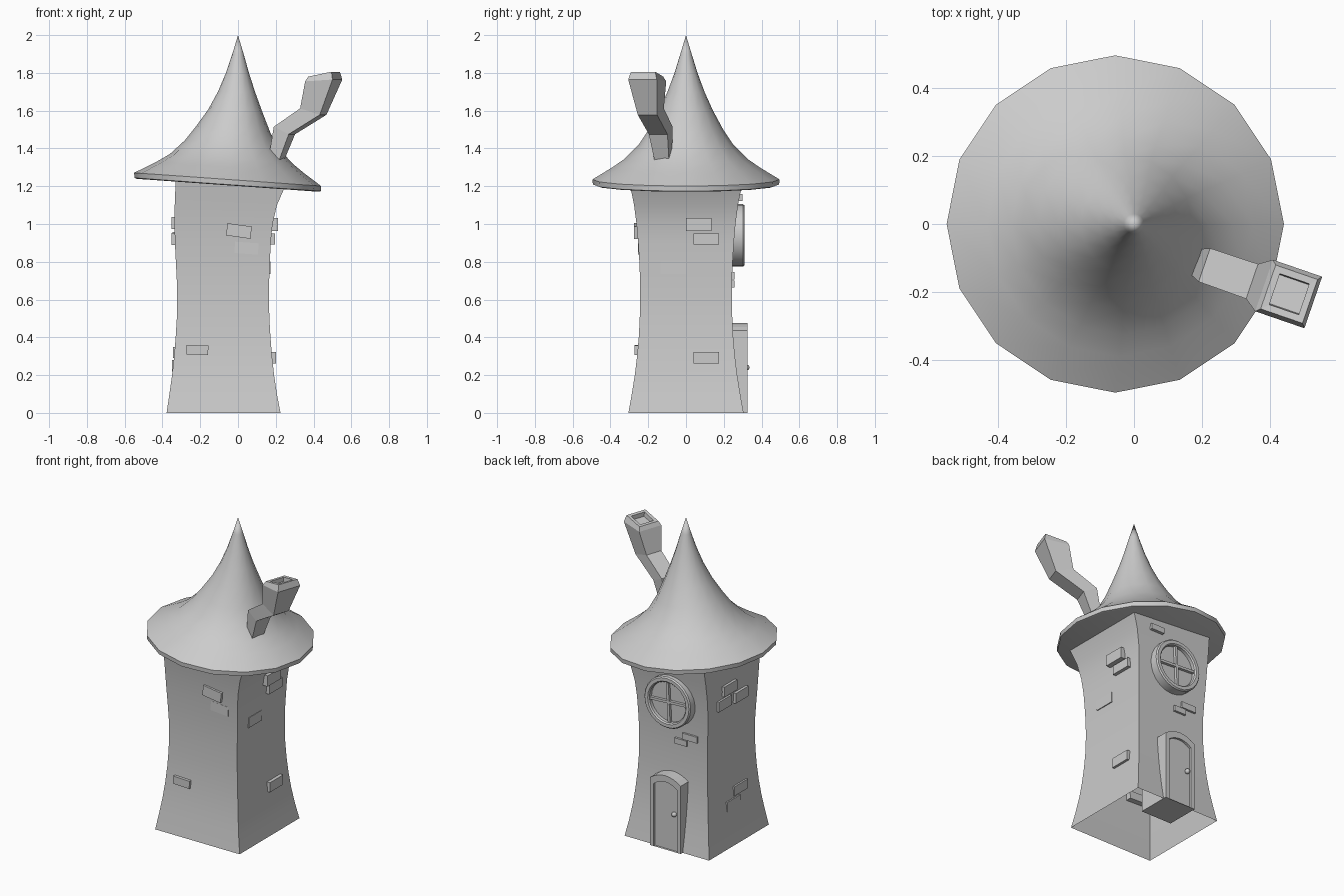
import bpy, bmesh
from math import sin, cos, pi, radians
from mathutils import Vector, Matrix

if "Cube" in bpy.data.objects:
    bpy.data.objects.remove(bpy.data.objects["Cube"])


def finish(name, bm, angle=None):
    bmesh.ops.recalc_face_normals(bm, faces=bm.faces)
    me = bpy.data.meshes.new(name)
    bm.to_mesh(me)
    bm.free()
    ob = bpy.data.objects.new(name, me)
    bpy.context.collection.objects.link(ob)
    if angle:
        bpy.ops.object.select_all(action='DESELECT')
        ob.select_set(True)
        bpy.context.view_layer.objects.active = ob
        bpy.ops.object.shade_smooth_by_angle(angle=radians(angle))
    return ob


def loft(name, rings, start=True, end=True, angle=None):
    """Skin a list of equal-length point rings; a one-point last ring is a tip."""
    bm = bmesh.new()
    vs = [[bm.verts.new(p) for p in r] for r in rings]
    for a, b in zip(vs, vs[1:]):
        n = len(a)
        for i in range(n):
            j = (i + 1) % n
            if len(b) == 1:
                bm.faces.new((a[i], a[j], b[0]))
            else:
                bm.faces.new((a[i], a[j], b[j], b[i]))
    if start:
        bm.faces.new(vs[0][::-1])
    if end and len(vs[-1]) > 2:
        bm.faces.new(vs[-1])
    return finish(name, bm, angle)


def box(name, loc, size, rot=None):
    bm = bmesh.new()
    bmesh.ops.create_cube(bm, size=1, matrix=Matrix.Diagonal((*size, 1)))
    mat = Matrix.Translation(loc) @ (rot or Matrix.Identity(4))
    bmesh.ops.transform(bm, matrix=mat, verts=bm.verts)
    return finish(name, bm)


# Tower: flared square shell, open at the bottom, top sheared to the roof tilt
tower = [(0, -.378, .225, .305), (.1, -.363, .206, .287), (.2, -.349, .191, .271),
         (.3, -.338, .18, .259), (.4, -.33, .172, .25), (.5, -.324, .166, .245),
         (.6, -.322, .164, .243), (.7, -.324, .165, .243), (.8, -.329, .169, .247),
         (.9, -.334, .173, .253), (1.0, -.336, .183, .262), (1.1, -.335, .206, .275),
         (1.22, -.33, .245, .293)]
rings = []
for z, x0, x1, y in tower:
    tilt = .07 if z > 1.2 else 0
    rings.append([(x, yy, z - tilt * (x + .2))
                  for x, yy in ((x0, -y), (x1, -y), (x1, y), (x0, y))])
loft("tower_wall", rings, start=False, end=False, angle=40)

# Roof: sixteen-sided witch-hat cone, leaning rim
roof = [(-.055, 1.205, .482, .071), (-.055, 1.209, .493, .071), (-.055, 1.236, .495, .071),
        (-.042, 1.30, .39, .075), (-.035, 1.345, .325, .08), (-.032, 1.42, .25, .09),
        (-.026, 1.5, .197, .08), (-.014, 1.6, .143, .05), (-.007, 1.7, .098, .03),
        (-.003, 1.8, .061, 0), (0, 1.9, .03, 0)]
rings = [[(c + r * cos(i * pi / 8), r * sin(i * pi / 8), z - s * r * cos(i * pi / 8))
          for i in range(16)] for c, z, r, s in roof]
loft("roof", rings + [[(0, 0, 2)]], angle=40)

# Chimney: crooked square flue with a hollow top, leaning outwards
ang = radians(-19)
d, n = Vector((cos(ang), sin(ang), 0)), Vector((-sin(ang), cos(ang), 0))
# left s, left z, right s, right z, half width
flue = [(-.02, 1.385, .03, 1.33, .04), (.007, 1.515, .09, 1.475, .052),
        (.155, 1.612, .265, 1.578, .054), (.192, 1.755, .345, 1.765, .08),
        (.205, 1.78, .335, 1.806, .068), (.225, 1.782, .316, 1.802, .048),
        (.225, 1.755, .316, 1.775, .045)]
base = Vector((.2, -.118, 0))
rings = []
for s0, z0, s1, z1, w in flue:
    rings.append([base + d * s + n * t + Vector((0, 0, z))
                  for s, z, t in ((s0, z0, -w), (s1, z1, -w), (s1, z1, w), (s0, z0, w))])
loft("chimney", rings)


# Door: deep arched frame with recessed panel, on the back face
def arch(x0, x1, side, top, y):
    c, h = (x0 + x1) / 2, (x1 - x0) / 2
    curve = [(c + h * k / 4, y, side + (top - side) * (1 - (k / 4) ** 2)) for k in range(4, -5, -1)]
    return [(x0, y, 0), (x1, y, 0)] + curve


loft("door", [arch(-.19, .03, .437, .476, .107), arch(-.19, .03, .437, .476, .325),
              arch(-.163, .003, .405, .435, .325), arch(-.163, .003, .405, .435, .31)])
bm = bmesh.new()
bmesh.ops.create_uvsphere(bm, u_segments=12, v_segments=8, radius=.016,
                          matrix=Matrix.Translation((-.14, .32, .24)))
finish("door_knob", bm, 60)

# Round window with cross bars above the door
wx, wz = -.08, .94
rings = [[(wx + r * cos(i * pi / 12), y, wz + r * sin(i * pi / 12)) for i in range(24)]
         for r, y in ((.165, .2), (.165, .302), (.158, .31), (.137, .31), (.13, .302), (.13, .28))]
loft("round_window", rings, angle=30)
roll = Matrix.Rotation(radians(3), 4, 'Y')
box("window_bar_upright", (wx, .283, wz), (.016, .03, .262), roll)
box("window_bar_level", (wx, .283, wz), (.262, .03, .016), roll)

# Bricks: (side, centre along wall, centre z, outer distance, width, height, roll)
bricks = [('front', -.215, .333, .272, .115, .05, 2), ('front', .005, .963, .275, .13, .065, 8),
          ('front', .045, .872, .254, .125, .06, 4),
          ('right', .067, .997, .212, .135, .07, 0), ('right', .108, .921, .195, .135, .058, 0),
          ('right', -.067, .768, .172, .135, .065, 0), ('right', .108, .292, .2, .135, .062, 0),
          ('back', -.205, .725, .257, .105, .04, 0), ('back', -.14, .682, .257, .085, .036, 0),
          ('back', .065, 1.14, .298, .095, .036, 0),
          ('left', .045, 1.005, .352, .13, .065, 0), ('left', -.07, .92, .352, .13, .065, 0),
          ('left', .095, .925, .348, .13, .065, 0),
          ('left', -.07, .32, .345, .135, .06, 0), ('left', .01, .25, .349, .135, .06, 0)]
for i, (side, u, z, out, w, h, a) in enumerate(bricks):
    c = out - .025
    if side in ('front', 'back'):
        loc, size = (u, c if side == 'back' else -c, z), (w, .05, h)
    else:
        loc, size = (c if side == 'right' else -c, u, z), (.05, w, h)
    box(f"brick_{side}_{i}", loc, size, Matrix.Rotation(radians(a), 4, 'Y'))
